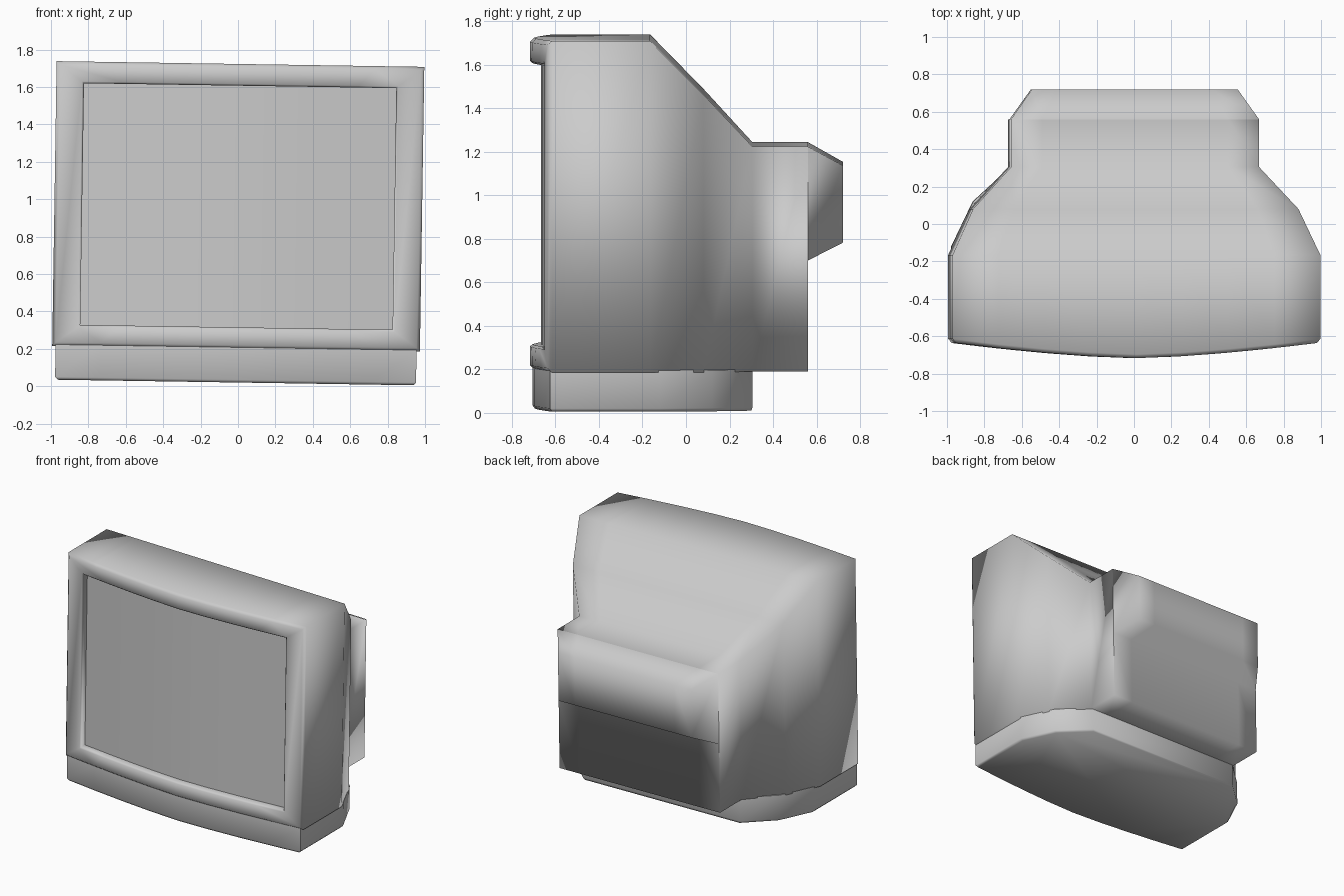
import bpy, bmesh, math
from mathutils import Matrix

if "Cube" in bpy.data.objects:
    bpy.data.objects.remove(bpy.data.objects["Cube"], do_unlink=True)

COLS = 9
TILT = Matrix.Translation((0, 0, 0.87)) @ Matrix.Rotation(0.0155, 4, 'Y') @ Matrix.Translation((0, 0, -0.87))


def make_material(name, grey):
    mat = bpy.data.materials.new(name)
    mat.use_nodes = True
    color = (grey, grey, grey, 1)
    mat.diffuse_color = color
    mat.node_tree.nodes["Principled BSDF"].inputs["Base Color"].default_value = color
    return mat


plastic = make_material("grey plastic", 0.6)


def arc(x):
    """Bowed front of the set, seen from above."""
    return -0.717 + 0.085 * abs(x) ** 1.5


def columns(half):
    return [half * (2 * i / (COLS - 1) - 1) for i in range(COLS)]


def frame(half, low, high, offset=None, y=None):
    """Rectangular loop, bowed with the front or flat at a given y."""
    xs = columns(half)
    depth = lambda x: y if y is not None else arc(x) + offset
    return ([(x, depth(x), low) for x in xs] +
            [(x, depth(x), high) for x in reversed(xs)])


def cap(bm, loop):
    """Fill a frame loop with vertical strips."""
    last = len(loop) - 1
    for i in range(COLS - 1):
        bm.faces.new((loop[i], loop[i + 1], loop[last - i - 1], loop[last - i]))


def bridge(bm, a, b):
    for i in range(len(a)):
        j = (i + 1) % len(a)
        bm.faces.new((a[i], a[j], b[j], b[i]))


def finish(name, bm, angle, recalc=True):
    if recalc:
        bmesh.ops.recalc_face_normals(bm, faces=bm.faces[:])
    bm.transform(TILT)
    mesh = bpy.data.meshes.new(name)
    bm.to_mesh(mesh)
    bm.free()
    obj = bpy.data.objects.new(name, mesh)
    bpy.context.collection.objects.link(obj)
    mesh.materials.append(plastic)
    bpy.ops.object.select_all(action='DESELECT')
    obj.select_set(True)
    bpy.context.view_layer.objects.active = obj
    bpy.ops.object.shade_smooth_by_angle(angle=math.radians(angle))
    return obj


# Housing: lofted from the screen recess, round the bezel, to the rear hump
bm = bmesh.new()
sections = [
    frame(0.835, 0.315, 1.607, offset=0.05),
    frame(0.835, 0.315, 1.607, offset=0.012),
    frame(0.845, 0.305, 1.617, offset=0.0),
    frame(0.965, 0.22, 1.705, offset=0.0),
    frame(0.983, 0.2, 1.723, offset=0.02),
    frame(0.983, 0.2, 1.723, y=-0.165),
    frame(0.87, 0.2, 1.475, y=0.08),
    frame(0.663, 0.2, 1.233, y=0.305),
    frame(0.663, 0.2, 1.233, y=0.56),
    frame(0.663, 0.71, 1.233, y=0.56),
    frame(0.55, 0.79, 1.145, y=0.72),
]
loops = [[bm.verts.new(p) for p in s] for s in sections]
for a, b in zip(loops, loops[1:]):
    bridge(bm, a, b)
cap(bm, loops[-1])
bmesh.ops.recalc_face_normals(bm, faces=bm.faces[:])
if loops[-1][0].link_faces and max(bm.faces, key=lambda f: f.calc_center_median().y).normal.y < 0:
    bmesh.ops.reverse_faces(bm, faces=bm.faces[:])
finish("housing", bm, 100, recalc=False)

# Screen: upright strips following the bow
bm = bmesh.new()
cap(bm, [bm.verts.new(p) for p in frame(0.835, 0.315, 1.607, offset=0.05)])
finish("screen", bm, 60, recalc=False)

# Plinth: bowed front, tapered rear corners, softened lower edge
side = [(0.965, -0.12), (0.85, 0.12), (0.65, 0.305)]
outline = [(x, arc(x) + 0.012) for x in columns(0.965)]
outline += side + [(-x, y) for x, y in reversed(side)]
bm = bmesh.new()
levels = [(0.985, 0.02), (1.0, 0.035), (1.0, 0.21)]
rings = [[bm.verts.new((x * s, y * s, z)) for x, y in outline] for s, z in levels]
for a, b in zip(rings, rings[1:]):
    bridge(bm, a, b)
bm.faces.new(rings[0])
bm.faces.new(rings[-1])
finish("plinth", bm, 60)
